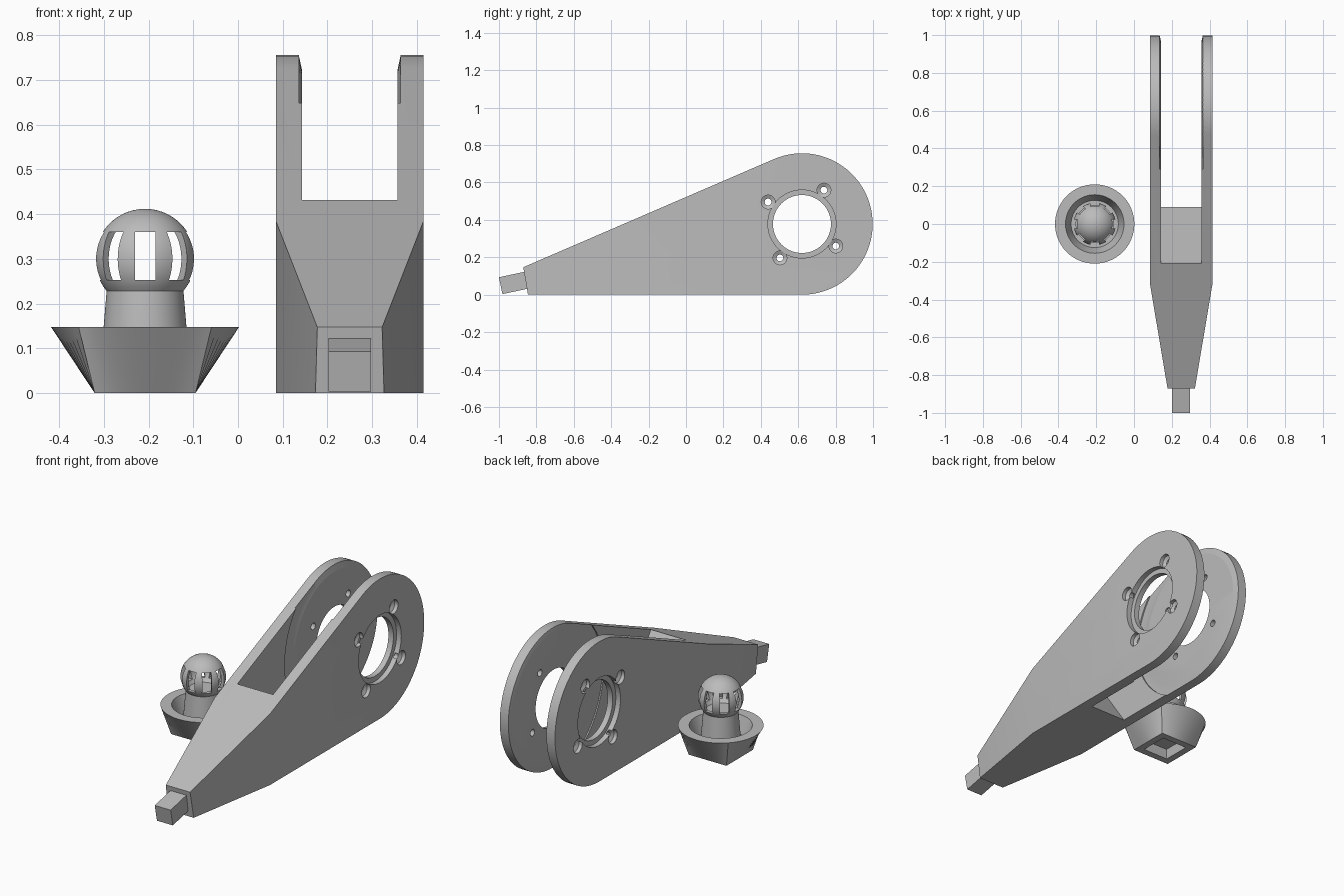
import bpy, bmesh, math
from mathutils import Matrix, Vector

if "Cube" in bpy.data.objects:
    bpy.data.objects.remove(bpy.data.objects["Cube"])

grey = bpy.data.materials.new("plain grey")
grey.diffuse_color = (0.5, 0.5, 0.5, 1)
grey.use_nodes = True
grey.node_tree.nodes["Principled BSDF"].inputs["Base Color"].default_value = grey.diffuse_color

AX, PY, PZ, PR = 0.25, 0.62, 0.378, 0.378   # arm centre x, pivot y and z, end radius
BX = -0.208                                 # ball mount centre x


def finish(name, bm):
    bmesh.ops.remove_doubles(bm, verts=bm.verts, dist=1e-5)
    bmesh.ops.recalc_face_normals(bm, faces=bm.faces)
    me = bpy.data.meshes.new(name)
    bm.to_mesh(me)
    bm.free()
    me.materials.append(grey)
    ob = bpy.data.objects.new(name, me)
    bpy.context.collection.objects.link(ob)
    return ob


def prism(name, pts, x0, x1):
    """Extrude a (y, z) outline along x."""
    bm = bmesh.new()
    f = bm.faces.new([bm.verts.new((x0, y, z)) for y, z in pts])
    ext = bmesh.ops.extrude_face_region(bm, geom=[f])["geom"]
    bmesh.ops.translate(bm, vec=(x1 - x0, 0, 0),
                        verts=[v for v in ext if isinstance(v, bmesh.types.BMVert)])
    return finish(name, bm)


def loft(name, rings, matrix, n=64, closed=False):
    """Stack rings of (radius, height, is_square) around local z."""
    bm = bmesh.new()
    rows = []
    for r, z, sq in rings:
        row = []
        for i in range(n):
            a = 2 * math.pi * i / n
            c, s = math.cos(a), math.sin(a)
            k = r / max(abs(c), abs(s)) if sq else r
            row.append(bm.verts.new(matrix @ Vector((k * c, k * s, z))))
        rows.append(row)
    pairs = list(zip(rows, rows[1:]))
    if closed:
        pairs.append((rows[-1], rows[0]))
    else:
        bm.faces.new(rows[0])
        bm.faces.new(rows[-1])
    for a, b in pairs:
        for i in range(n):
            j = (i + 1) % n
            bm.faces.new((a[i], a[j], b[j], b[i]))
    return finish(name, bm)


def cut(ob, cutter):
    m = ob.modifiers.new("cut", 'BOOLEAN')
    m.operation, m.solver, m.object = 'DIFFERENCE', 'EXACT', cutter
    bpy.context.view_layer.objects.active = ob
    bpy.ops.object.modifier_apply(modifier=m.name)
    bpy.data.objects.remove(cutter)


def smooth(ob):
    bpy.ops.object.select_all(action='DESELECT')
    ob.select_set(True)
    bpy.context.view_layer.objects.active = ob
    bpy.ops.object.shade_smooth_by_angle(angle=math.radians(30))


def box(name, size, matrix):
    bm = bmesh.new()
    bmesh.ops.create_cube(bm, size=1, matrix=matrix @ Matrix.Diagonal((*size, 1)))
    return finish(name, bm)


def axle(y, z, x=AX, side=1):
    """Frame whose local z runs along x."""
    return Matrix.Translation((x, y, z)) @ Matrix.Rotation(side * math.pi / 2, 4, 'Y')


# Forked arm: wedge outline with a round end
top = math.radians(113.4)
outline = [(-0.87, 0.147), (-0.845, 0)]
for i in range(49):
    a = -math.pi / 2 + (top + math.pi / 2) * i / 48
    outline.append((PY + PR * math.cos(a), PZ + PR * math.sin(a)))
arm = prism("forked_arm", outline, AX - 0.165, AX + 0.165)

# Tapered nose
bm = bmesh.new()
bm.from_mesh(arm.data)
for s in (-1, 1):
    res = bmesh.ops.bisect_plane(bm, geom=bm.verts[:] + bm.edges[:] + bm.faces[:],
                                 plane_co=(AX + s * 0.165, -0.32, 0),
                                 plane_no=(s * 0.55, -0.0925, 0), clear_outer=True)
    rim = [e for e in res["geom_cut"] if isinstance(e, bmesh.types.BMEdge)]
    bmesh.ops.holes_fill(bm, edges=rim)
bmesh.ops.recalc_face_normals(bm, faces=bm.faces)
bm.to_mesh(arm.data)
bm.free()

# Slot between the fork plates, with a sloping end
cut(arm, prism("slot_cutter", [(-0.39, 0.691), (0.21, -0.173), (1.2, -0.173), (1.2, 0.9),
                               (-0.39, 0.9)], AX - 0.107, AX + 0.107))

# Pivot hole, then a shallow bore, inner clearance groove and bolt holes per side
cut(arm, loft("hole_cutter", [(0.155, -0.3, 0), (0.155, 0.3, 0)], axle(PY, PZ)))
for s in (-1, 1):
    cut(arm, loft("bore_cutter", [(0.182, 0.137, 0), (0.182, 0.3, 0)], axle(PY, PZ, side=s)))
    cut(arm, loft("groove_cutter", [(0.345, 0.107, 0), (0.378, 0.114, 0), (0.425, 0.114, 0),
                                    (0.425, 0.09, 0), (0.345, 0.09, 0)],
                  axle(PY, PZ, side=s), n=96, closed=True))
    for k in range(4):
        a = math.radians(57 + 90 * k)
        cut(arm, loft("bolt_cutter", [(0.018, 0.08, 0), (0.018, 0.135, 0), (0.037, 0.145, 0),
                                      (0.037, 0.2, 0)],
                      axle(PY + 0.216 * math.cos(a), PZ + 0.216 * math.sin(a), side=s), n=24))
smooth(arm)

# Square peg on the nose
box("nose_peg", (0.095, 0.19, 0.092),
    Matrix.Translation((AX, -0.898, 0.068)) @ Matrix.Rotation(math.radians(12), 4, 'X'))

# Cup: square hollow foot blending into a round rim, with a neck inside
at = Matrix.Translation((BX, 0, 0))
cup = loft("cup_and_neck", [(0.068, 0.05, 1), (0.076, 0, 1), (0.113, 0, 1), (0.21, 0.147, 0),
                            (0.155, 0.147, 0), (0.125, 0.06, 0), (0.1, 0.06, 0),
                            (0.086, 0.228, 0)], at)
smooth(cup)


# Hollow ball with eight windows
def ball_rings(r, low):
    a0 = math.asin((low - 0.3) / r)
    return [(r * math.cos(a), 0.3 + r * math.sin(a), 0)
            for a in (a0 + (math.pi / 2 - 0.02 - a0) * i / 20 for i in range(21))]


ball = loft("slotted_ball", ball_rings(0.112, 0.227), at)
cut(ball, loft("ball_inner_cutter", ball_rings(0.095, 0.235), at))
for k in range(4):
    cut(ball, box("window_cutter", (0.046, 0.4, 0.107),
                  Matrix.Translation((BX, 0, 0.3065)) @ Matrix.Rotation(k * math.pi / 4, 4, 'Z')))
smooth(ball)
